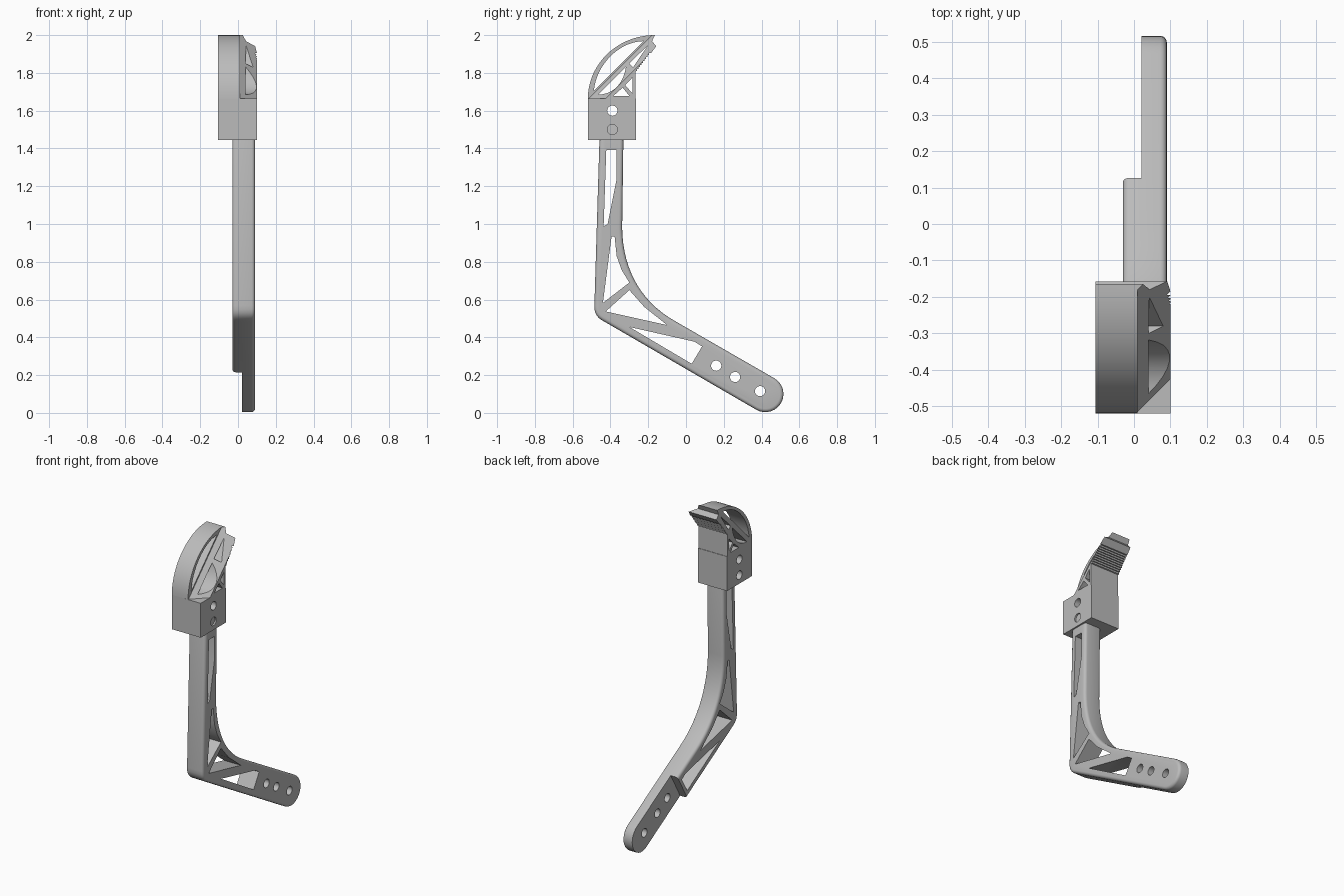
import bpy, bmesh, math
from mathutils import Vector
from mathutils.geometry import interpolate_bezier

if "Cube" in bpy.data.objects:
    bpy.data.objects.remove(bpy.data.objects["Cube"])

grey = bpy.data.materials.new("plain_grey")
grey.use_nodes = True
tone = (0.5, 0.5, 0.5, 1)
grey.diffuse_color = tone
grey.node_tree.nodes["Principled BSDF"].inputs["Base Color"].default_value = tone


def bezier(a, b, c, d, n=14):
    pts = interpolate_bezier(*[Vector((0, *p)) for p in (a, b, c, d)], n)
    return [(p.y, p.z) for p in pts]


def circle(y, z, r, n=32):
    return [(y + r * math.cos(math.tau * i / n), z + r * math.sin(math.tau * i / n)) for i in range(n)]


def make(name, faces, direction):
    """Extrude closed loops of 3D points along a vector."""
    bm = bmesh.new()
    for loop in faces:
        f = bm.faces.new([bm.verts.new(p) for p in loop])
        res = bmesh.ops.extrude_face_region(bm, geom=[f], use_keep_orig=True)
        verts = [v for v in res["geom"] if isinstance(v, bmesh.types.BMVert)]
        bmesh.ops.translate(bm, verts=verts, vec=direction)
    bmesh.ops.recalc_face_normals(bm, faces=bm.faces)
    mesh = bpy.data.meshes.new(name)
    bm.to_mesh(mesh)
    bm.free()
    mesh.materials.append(grey)
    ob = bpy.data.objects.new(name, mesh)
    bpy.context.collection.objects.link(ob)
    return ob


def prism(name, profiles, x0, x1):
    return make(name, [[(x0, y, z) for y, z in p] for p in profiles], (x1 - x0, 0, 0))


def apply(ob):
    bpy.context.view_layer.objects.active = ob
    for m in list(ob.modifiers):
        bpy.ops.object.modifier_apply(modifier=m.name)


def cut(ob, cutter):
    m = ob.modifiers.new("cut", "BOOLEAN")
    m.operation, m.solver, m.object = "DIFFERENCE", "EXACT", cutter
    cutter.hide_render = True
    apply(ob)
    bpy.data.objects.remove(cutter)


def finish(ob):
    bpy.ops.object.select_all(action="DESELECT")
    ob.select_set(True)
    bpy.context.view_layer.objects.active = ob
    bpy.ops.object.shade_smooth_by_angle(angle=math.radians(32))


# Bent arm with rounded outer edges
end_y, end_z, end_r = 0.42, 0.1, 0.096
tip = [(end_y + end_r * math.cos(math.radians(a)), end_z + end_r * math.sin(math.radians(a)))
       for a in range(-120, 61, 12)]
outline = [(-0.455, 1.55)]
outline += bezier((-0.485, 0.57), (-0.488, 0.52), (-0.465, 0.5), (-0.43, 0.482), 7)
outline += tip
outline += bezier((-0.06, 0.487), (-0.24, 0.59), (-0.335, 0.76), (-0.338, 0.98), 16)
outline += [(-0.33, 1.55)]
arm = prism("arm", [outline], -0.03, 0.09)
bev = arm.modifiers.new("round", "BEVEL")
bev.width, bev.segments, bev.limit_method = 0.018, 4, "ANGLE"
bev.angle_limit = math.radians(60)
apply(arm)

# Thinner end tab: remove the inner half beyond the step
along, across = Vector((0.866, -0.5)), Vector((0.5, 0.866))
step = Vector((0.08, 0.3))
tab = [step - across * 0.3, step - across * 0.3 + along, step + across * 0.3 + along, step + across * 0.3]
cut(arm, prism("tab_cutter", [[tuple(p) for p in tab]], -0.2, 0.02))

# Weight-saving openings and bolt holes of the arm
openings = [
    [(-0.422, 1.392), (-0.368, 1.392), (-0.368, 1.235), (-0.415, 1.0), (-0.436, 0.988)],
    [(-0.394, 0.935), (-0.378, 0.935), (-0.367, 0.83), (-0.34, 0.755), (-0.3, 0.69), (-0.44, 0.582)],
    [(-0.425, 0.537), (-0.3, 0.65), (-0.22, 0.56), (-0.1, 0.465)],
    [(-0.3, 0.455), (0.045, 0.377), (0.085, 0.352), (0.03, 0.26)],
]
bolts = [circle(y, z, 0.027) for y, z in ((0.16, 0.25), (0.26, 0.19), (0.392, 0.115))]
cut(arm, prism("arm_openings", openings + bolts, -0.3, 0.3))
finish(arm)

# Clamp block with two cross holes
block = prism("clamp_block", [[(-0.52, 1.445), (-0.265, 1.445), (-0.265, 1.665), (-0.52, 1.665)]], -0.105, 0.1)
cut(block, prism("block_holes", [circle(-0.39, z, 0.027) for z in (1.5, 1.6)], -0.3, 0.3))
finish(block)

# Arched head with a toothed back edge
head_line = bezier((-0.52, 1.66), (-0.52, 1.85), (-0.36, 2.0), (-0.165, 2.0), 24)
head_line += [(-0.18, 1.967), (-0.157, 1.942), (-0.185, 1.905)]
teeth = 9
top, low = Vector((-0.195, 1.905)), Vector((-0.268, 1.81))
for i in range(teeth):
    a = top.lerp(low, i / teeth)
    b = top.lerp(low, (i + 1) / teeth)
    head_line += [tuple(a), (a.x, b.y)]
head_line += [(-0.268, 1.808), (-0.268, 1.66)]
head = prism("head", [head_line], -0.105, 0.1)

# Slanted relief on one side of the head, sloping in from the chord of the arch
wedge = []
for x, c in ((0.01, 0), (0.2, 0.19), (0.2, -0.5), (0.01, -0.5)):
    wedge.append((x, -0.72 + c / 2, 1.46 - c / 2))
cut(head, make("wedge_cutter", [wedge], (0, 0.9, 0.9)))

# Truss openings of the head
truss = [
    bezier((-0.488, 1.705), (-0.475, 1.84), (-0.36, 1.965), (-0.225, 1.968)),
    bezier((-0.465, 1.685), (-0.39, 1.685), (-0.33, 1.74), (-0.318, 1.832), 10),
    [(-0.2, 1.948), (-0.3, 1.85), (-0.28, 1.83)],
    [(-0.385, 1.678), (-0.3, 1.678), (-0.335, 1.722)],
    [(-0.284, 1.775), (-0.284, 1.692), (-0.322, 1.735)],
]
cut(head, prism("truss_cutter", truss, -0.3, 0.3))
finish(head)
